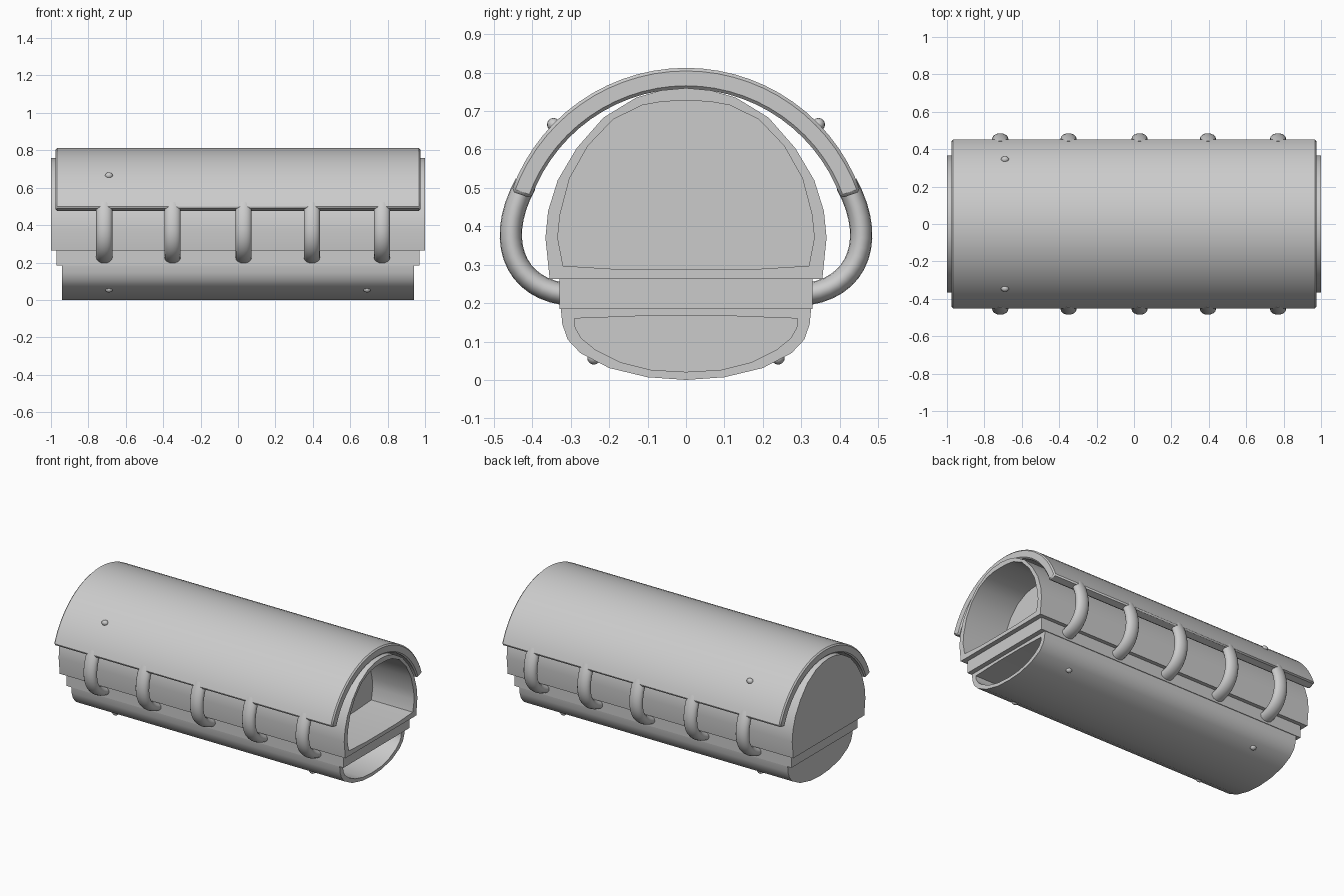
import bpy, bmesh, math
from mathutils import Vector

if "Cube" in bpy.data.objects:
    bpy.data.objects.remove(bpy.data.objects["Cube"])


def finish(name, bm, angle=35):
    bmesh.ops.recalc_face_normals(bm, faces=bm.faces)
    me = bpy.data.meshes.new(name)
    bm.to_mesh(me)
    bm.free()
    ob = bpy.data.objects.new(name, me)
    bpy.context.collection.objects.link(ob)
    bpy.ops.object.select_all(action='DESELECT')
    ob.select_set(True)
    bpy.context.view_layer.objects.active = ob
    bpy.ops.object.shade_smooth_by_angle(angle=math.radians(angle))
    return ob


def mirrored(half):
    return half + [(-y, z) for y, z in half[-2::-1]]


def skin(bm, loops):
    """Join closed (x, y, z) loops in order and cap both ends."""
    rings = [[bm.verts.new(p) for p in loop] for loop in loops]
    n = len(rings[0])
    for a, b in zip(rings, rings[1:]):
        for i in range(n):
            j = (i + 1) % n
            bm.faces.new((a[i], a[j], b[j], b[i]))
    bm.faces.new(rings[0])
    bm.faces.new(rings[-1])


def at(x, profile):
    return [(x, y, z) for y, z in profile]


def hollow_end(name, half_len, outer, inner, depth):
    """Long hull, closed at -x, with a recess in its +x end."""
    o, i = mirrored(outer), mirrored(inner)
    bm = bmesh.new()
    skin(bm, [at(-half_len, o), at(half_len, o), at(half_len, i), at(half_len - depth, i)])
    return finish(name, bm)


# Upper D-shaped hull
hollow_end("upper_hull", 1.0,
           [(.155, .263), (.355, .263), (.366, .37), (.359, .44), (.334, .52),
            (.285, .603), (.215, .683), (.13, .735), (.065, .754), (0, .76)],
           [(.155, .287), (.32, .297), (.334, .37), (.328, .43), (.303, .525),
            (.255, .61), (.19, .678), (.115, .715), (.06, .725), (0, .727)], .29)

# Lower keel hull
hollow_end("lower_hull", .94,
           [(.1, .187), (.326, .187), (.322, .145), (.308, .105), (.275, .07),
            (.2, .031), (.1, .007), (0, 0)],
           [(.1, .167), (.291, .16), (.288, .135), (.272, .108), (.235, .078),
            (.17, .046), (.09, .026), (0, .021)], .3)

# Middle slab between the hulls
bm = bmesh.new()
skin(bm, [at(x, [(-.33, .185), (.33, .185), (.33, .264), (-.33, .264)]) for x in (-.97, .97)])
finish("middle_slab", bm)

# Arched roof cover
N, CZ, RO, RI = 28, .33, .4825, .428
angles = [math.radians(19.5 + 141 * k / N) for k in range(N + 1)]
arc = [(RO * math.cos(a), CZ + RO * math.sin(a)) for a in angles]
arc += [(RI * math.cos(a), CZ + RI * math.sin(a)) for a in reversed(angles)]
bm = bmesh.new()
skin(bm, [at(x, arc) for x in (-.975, .975)])
roof = finish("roof_cover", bm)
bev = roof.modifiers.new("edge_bevel", 'BEVEL')
bev.width, bev.segments, bev.limit_method = .008, 1, 'ANGLE'
bev.angle_limit = math.radians(50)


def bezier(p, t):
    u = 1 - t
    return p[0] * u**3 + p[1] * 3 * u * u * t + p[2] * 3 * u * t * t + p[3] * t**3


# Curved side struts, from the roof edge round into the slab
path = [Vector(p) for p in ((.418, .51), (.495, .37), (.452, .245), (.32, .224))]
STEPS, SIDES = 14, 16
for side, label in ((1, "back"), (-1, "front")):
    for k, cx in enumerate((-.715, -.35, .03, .395, .77)):
        loops = []
        for s in range(STEPS + 1):
            t = s / STEPS
            c = bezier(path, t)
            d = (bezier(path, t + .01) - bezier(path, t - .01)).normalized()
            nrm = Vector((-d.y, d.x))
            loop = []
            for q in range(SIDES):
                a = math.tau * q / SIDES
                p = c + nrm * .029 * math.sin(a)
                loop.append((cx + .043 * math.cos(a), side * p.x, p.y))
            loops.append(loop)
        bm = bmesh.new()
        skin(bm, loops)
        finish(f"{label}_strut_{k + 1}", bm, 50)


# Small rivets on the roof and keel
def rivet(name, x, y, z):
    bm = bmesh.new()
    bmesh.ops.create_uvsphere(bm, u_segments=14, v_segments=8, radius=.017)
    for v in bm.verts:
        v.co = Vector((v.co.x * 1.25 + x, v.co.y + y, v.co.z + z))
    finish(name, bm, 60)


for s in (1, -1):
    rivet("roof_rivet", -.69, s * .345, .665)
    for x in (-.69, .69):
        rivet("keel_rivet", x, s * .24, .057)
